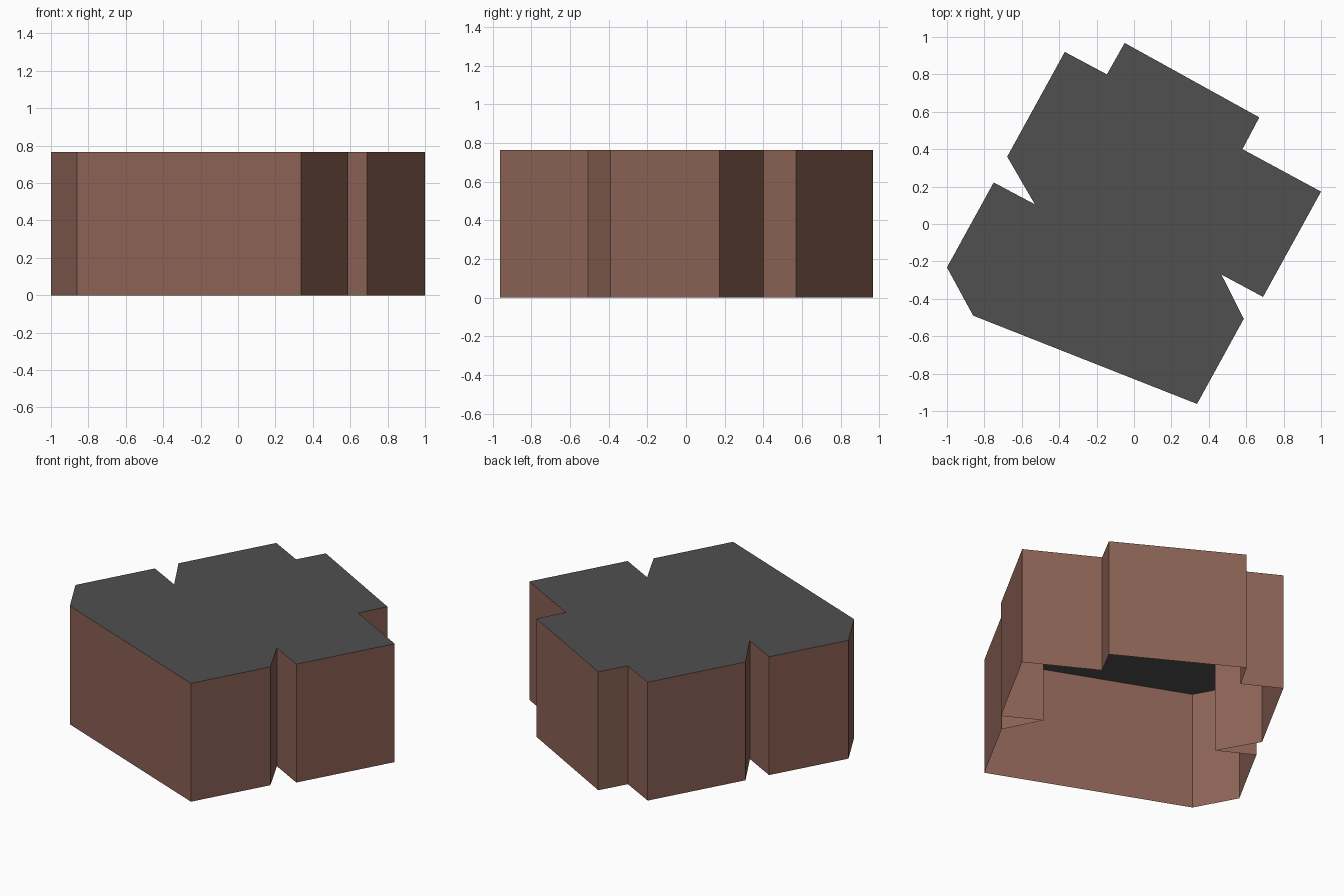
import bpy, bmesh

if "Cube" in bpy.data.objects:
    bpy.data.objects.remove(bpy.data.objects["Cube"])

HEIGHT = 0.765

# Building footprint, clockwise from the rear corner
FOOTPRINT = [
    (-0.05, 0.968), (0.67, 0.57), (0.58, 0.40), (1.0, 0.173), (0.69, -0.39),
    (0.467, -0.27), (0.587, -0.507), (0.337, -0.962), (-0.86, -0.49),
    (-1.0, -0.232), (-0.75, 0.222), (-0.53, 0.105), (-0.678, 0.36),
    (-0.37, 0.92), (-0.145, 0.80),
]


def material(name, rgb):
    mat = bpy.data.materials.new(name)
    mat.diffuse_color = (*rgb, 1.0)
    mat.use_nodes = True
    mat.node_tree.nodes["Principled BSDF"].inputs["Base Color"].default_value = mat.diffuse_color
    return mat


def add_object(name, bm, mat):
    mesh = bpy.data.meshes.new(name)
    bm.to_mesh(mesh)
    bm.free()
    mesh.materials.append(mat)
    obj = bpy.data.objects.new(name, mesh)
    bpy.context.collection.objects.link(obj)


outline = FOOTPRINT[::-1]  # counter-clockwise, so faces point outwards

# Walls: the outline raised into a shell, open underneath
bm = bmesh.new()
low = [bm.verts.new((x, y, 0)) for x, y in outline]
high = [bm.verts.new((x, y, HEIGHT)) for x, y in outline]
for i in range(len(outline)):
    j = (i + 1) % len(outline)
    bm.faces.new((low[i], low[j], high[j], high[i]))
add_object("walls", bm, material("brown brick", (0.26, 0.122, 0.089)))

# Flat roof
bm = bmesh.new()
bm.faces.new([bm.verts.new((x, y, HEIGHT)) for x, y in outline])
add_object("roof", bm, material("dark grey roofing", (0.08, 0.08, 0.08)))
